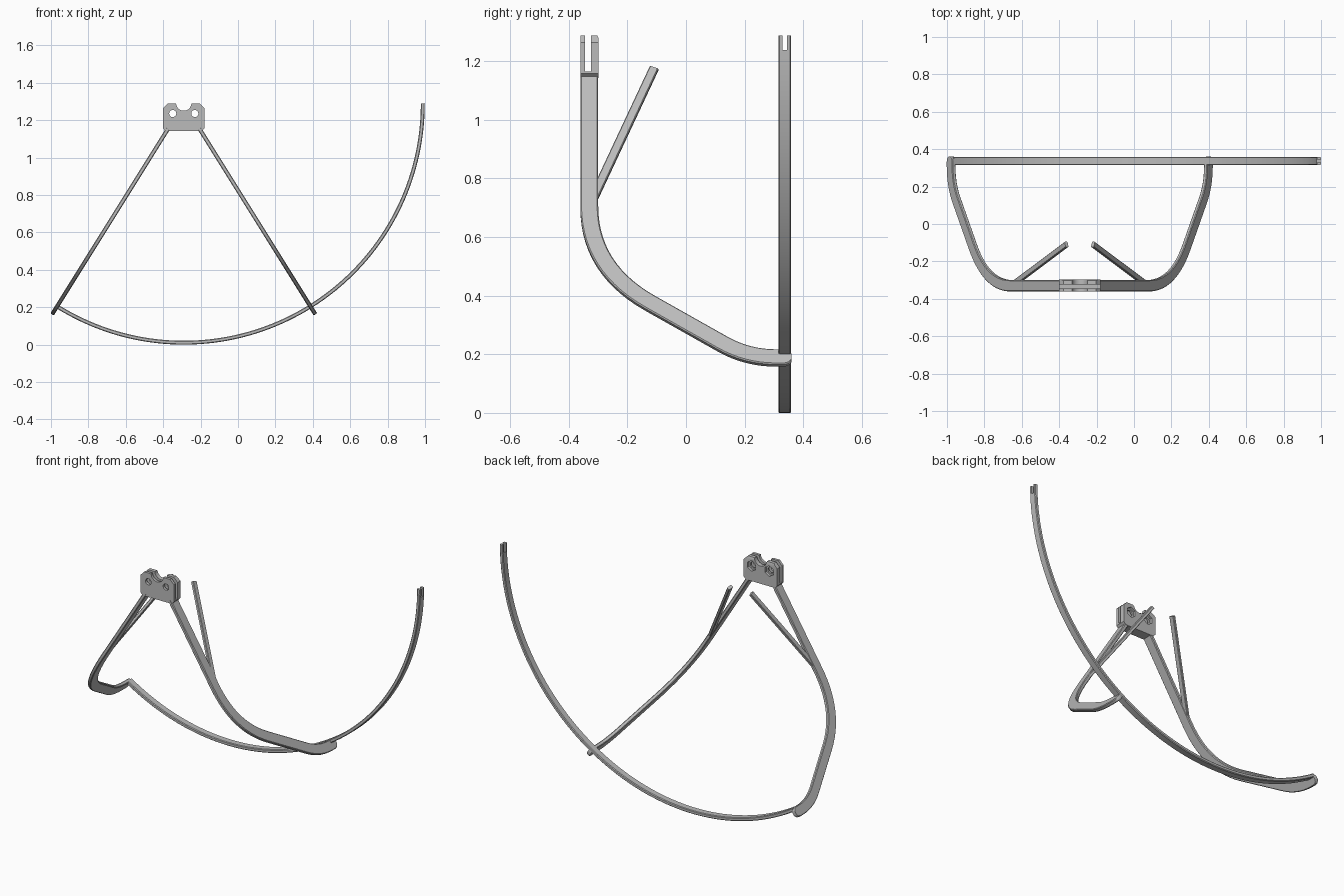
import bpy, bmesh
from math import sin, cos, pi, radians
from mathutils import Vector, Matrix

if "Cube" in bpy.data.objects:
    bpy.data.objects.remove(bpy.data.objects["Cube"])

HUB_X, HUB_Z = -0.29, 1.288        # pivot that the hoop and arms radiate from
LEAN = radians(32)                 # angle of each arm from vertical

grey = bpy.data.materials.new("plain grey")
grey.use_nodes = True
grey.diffuse_color = (0.5, 0.5, 0.5, 1)
grey.node_tree.nodes["Principled BSDF"].inputs["Base Color"].default_value = (0.5, 0.5, 0.5, 1)


def finish(name, bm):
    bmesh.ops.recalc_face_normals(bm, faces=bm.faces[:])
    mesh = bpy.data.meshes.new(name)
    bm.to_mesh(mesh)
    bm.free()
    obj = bpy.data.objects.new(name, mesh)
    obj.data.materials.append(grey)
    bpy.context.collection.objects.link(obj)
    return obj


def activate(obj):
    bpy.ops.object.select_all(action='DESELECT')
    obj.select_set(True)
    bpy.context.view_layer.objects.active = obj


def smooth(obj):
    activate(obj)
    bpy.ops.object.shade_smooth_by_angle(angle=radians(30))


def sweep(name, path, place, width, depth, chamfer, scale=None):
    """Sweep a chamfered bar along a planar path; place maps (a, b, across) to space."""
    bm = bmesh.new()
    rings = []
    for i, p in enumerate(path):
        t = (path[min(i + 1, len(path) - 1)] - path[max(i - 1, 0)]).normalized()
        n = Vector((-t.y, t.x))
        w = width / 2 * (scale[i] if scale else 1)
        d, c = depth / 2, chamfer
        section = [(w, d - c), (w - c, d), (c - w, d), (-w, d - c),
                   (-w, c - d), (c - w, -d), (w - c, -d), (w, c - d)]
        rings.append([bm.verts.new(place(*(p + n * u), v)) for u, v in section])
    for r, s in zip(rings, rings[1:]):
        for k in range(8):
            bm.faces.new((r[k], r[k - 1], s[k - 1], s[k]))
    bm.faces.new(rings[0])
    bm.faces.new(rings[-1])
    obj = finish(name, bm)
    return obj


def fillet(corner, before, after, length, steps=14):
    """Rounded corner between two straight runs."""
    a = corner + (before - corner).normalized() * length
    b = corner + (after - corner).normalized() * length
    ts = [i / steps for i in range(steps + 1)]
    return [a * (1 - t) ** 2 + corner * 2 * t * (1 - t) + b * t * t for t in ts]


def box(size, centre, tilt=0):
    bm = bmesh.new()
    m = Matrix.Translation(centre) @ Matrix.Rotation(tilt, 4, 'X') @ Matrix.Diagonal((*size, 1))
    bmesh.ops.create_cube(bm, size=1, matrix=m)
    return finish("cutter", bm)


def rod(radius, sides, x, z, y0, y1):
    bm = bmesh.new()
    m = Matrix.Translation((x, (y0 + y1) / 2, z)) @ Matrix.Rotation(pi / 2, 4, 'X')
    bmesh.ops.create_cone(bm, cap_ends=True, segments=sides, radius1=radius,
                          radius2=radius, depth=y1 - y0, matrix=m)
    return finish("cutter", bm)


def cut(obj, cutter):
    cutter.hide_render = True
    mod = obj.modifiers.new("cut", 'BOOLEAN')
    mod.operation = 'DIFFERENCE'
    mod.solver = 'EXACT'
    mod.object = cutter
    activate(obj)
    bpy.ops.object.modifier_apply(modifier="cut")
    bpy.data.objects.remove(cutter)


# Large hoop: flat bar following an arc, slotted at its free end
angles = [-LEAN + (pi / 2 + LEAN) * i / 72 for i in range(73)]
hoop = sweep("hoop", [Vector((1.278 * sin(a), -1.278 * cos(a))) for a in angles],
             lambda a, b, c: (HUB_X + a, 0.337 + c, HUB_Z + b), 0.021, 0.044, 0.004)
cut(hoop, box((0.1, 0.016, 0.1), (0.99, 0.337, HUB_Z)))
smooth(hoop)

# Arms and struts, built in a radial plane on each side of the hub
top, knee = Vector((0.155, -0.33)), Vector((0.94, -0.33))
ankle, tip = Vector((1.298, 0.209)), Vector((1.298, 0.358))
bend = fillet(knee, top, ankle, 0.25)
foot = fillet(ankle, knee, tip, 0.1, 8)
end = [Vector((1.298, y)) for y in (0.335, 0.348, 0.356, 0.36)]
arm_path = [top] + bend + foot + end
taper = [1] * (len(arm_path) - 3) + [0.88, 0.66, 0.4]
strut_path = [Vector((0.69, -0.33)), Vector((0.133, -0.109))]

for side, word in ((1, "left"), (-1, "right")):
    def place(r, y, c, side=side):
        return (HUB_X + side * (r * sin(LEAN) + c * cos(LEAN)), y,
                HUB_Z - r * cos(LEAN) + c * sin(LEAN))
    smooth(sweep(word + "_arm", arm_path, place, 0.061, 0.022, 0.004, taper))
    smooth(sweep(word + "_strut", strut_path, place, 0.031, 0.018, 0.003))

# Clamp block: outline with chamfered corners, extruded front to back
half = [(0.097, 1.143), (0.112, 1.158), (0.112, 1.263), (0.087, 1.288)]
outline = half + [(-x, z) for x, z in reversed(half)]
bm = bmesh.new()
face = bm.faces.new([bm.verts.new((HUB_X + x, -0.36, z)) for x, z in outline])
out = bmesh.ops.extrude_face_region(bm, geom=[face])
bmesh.ops.translate(bm, vec=(0, 0.062, 0),
                    verts=[v for v in out["geom"] if isinstance(v, bmesh.types.BMVert)])
if face.is_valid and len(bm.faces) < len(outline) + 2:
    bm.faces.new([v for v in face.verts])
block = finish("clamp_block", bm)

# Top notch, bolt holes, hexagonal nut pockets, plate slot, rear bevel
cut(block, rod(0.041, 32, HUB_X, 1.291, -0.4, -0.25))
for x in (HUB_X - 0.059, HUB_X + 0.059):
    cut(block, rod(0.019, 24, x, 1.235, -0.4, -0.25))
    cut(block, rod(0.032, 6, x, 1.235, -0.313, -0.25))
cut(block, box((0.4, 0.02, 0.2), (HUB_X, -0.334, 1.265)))
cut(block, box((0.4, 0.04, 0.2), (HUB_X, -0.2817, 1.29), radians(20)))
smooth(block)
